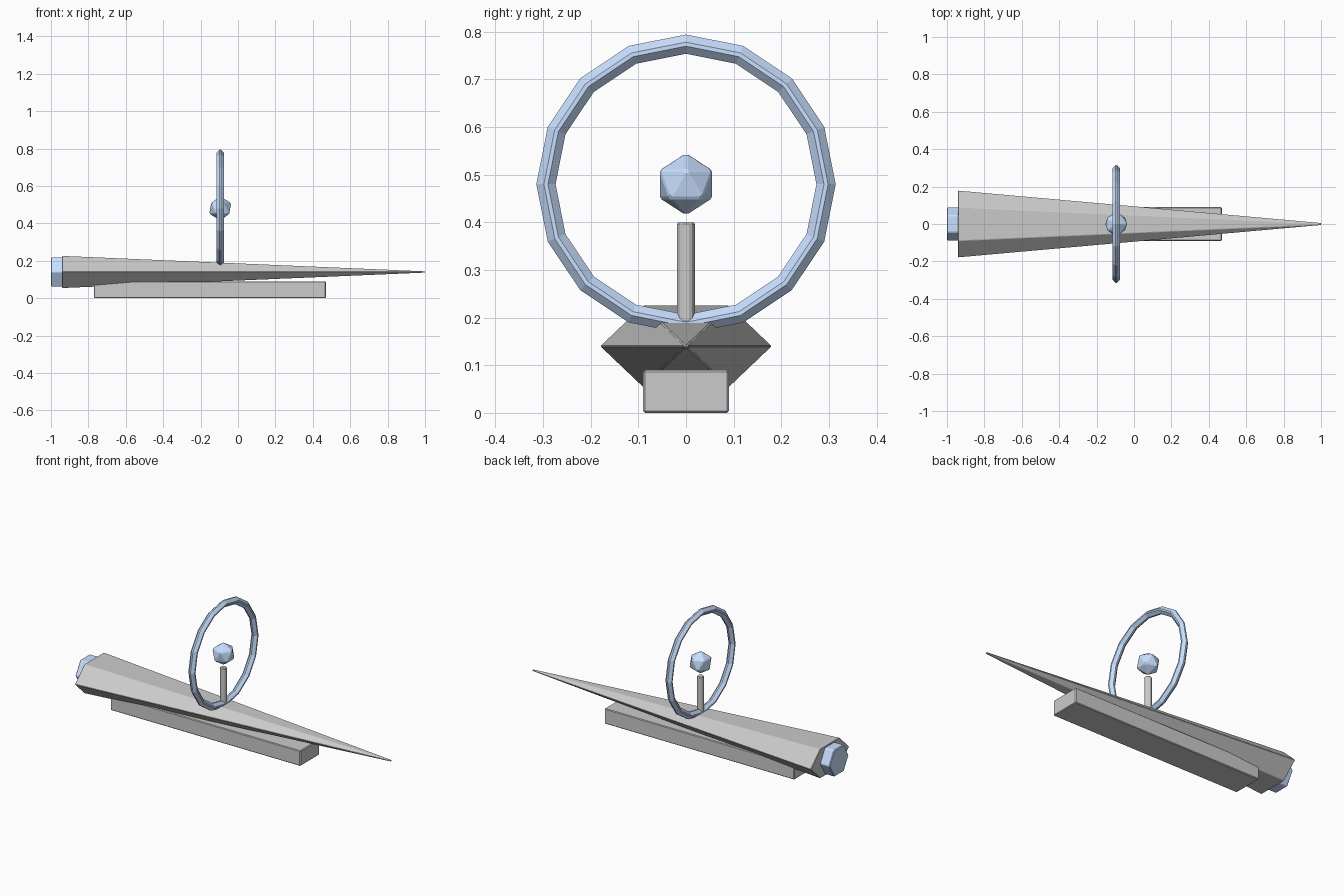
import bpy
from math import pi

if "Cube" in bpy.data.objects:
    bpy.data.objects.remove(bpy.data.objects["Cube"])

blue = bpy.data.materials.new("blue")
blue.diffuse_color = (0.58, 0.74, 1.0, 1)
blue.use_nodes = True
blue.node_tree.nodes["Principled BSDF"].inputs["Base Color"].default_value = blue.diffuse_color
TURN = (0, pi / 2, 0)   # lay a z-axis primitive along x


def finish(name, bevel, mat=None, scale=None):
    """Name the active object, bake its transform and chamfer sharp edges."""
    ob = bpy.context.object
    ob.name = name
    if scale:
        ob.scale = scale
    bpy.ops.object.transform_apply(location=False, rotation=True, scale=True)
    mod = ob.modifiers.new("chamfer", 'BEVEL')
    mod.width = bevel
    mod.segments = 1
    mod.limit_method = 'ANGLE'
    mod.angle_limit = pi / 6
    if mat:
        ob.data.materials.append(mat)
    return ob


# base block
bpy.ops.mesh.primitive_cube_add(size=1, location=(-0.15, 0, 0.045))
finish("base", 0.004, scale=(1.24, 0.18, 0.09))

# flattened six-sided tapering hull
bpy.ops.mesh.primitive_cone_add(vertices=6, radius1=0.18, radius2=0.007, depth=1.94,
                                location=(0.03, 0, 0.14), rotation=TURN)
finish("hull", 0.003, scale=(0.55, 1, 1))

# rear engine
bpy.ops.mesh.primitive_cylinder_add(vertices=6, radius=0.09, depth=0.10,
                                    location=(-0.95, 0, 0.14), rotation=TURN)
finish("engine", 0.004, blue)

# upright ring
bpy.ops.mesh.primitive_torus_add(major_segments=16, minor_segments=4, major_radius=0.294,
                                 minor_radius=0.0245, location=(-0.095, 0, 0.48), rotation=TURN)
finish("ring", 0.006, blue)

# post
bpy.ops.mesh.primitive_cylinder_add(vertices=6, radius=0.021, depth=0.24,
                                    location=(-0.095, 0, 0.28))
finish("post", 0.004)

# floating core
bpy.ops.mesh.primitive_ico_sphere_add(subdivisions=1, radius=0.066, location=(-0.095, 0, 0.48))
finish("core", 0.004, blue)
